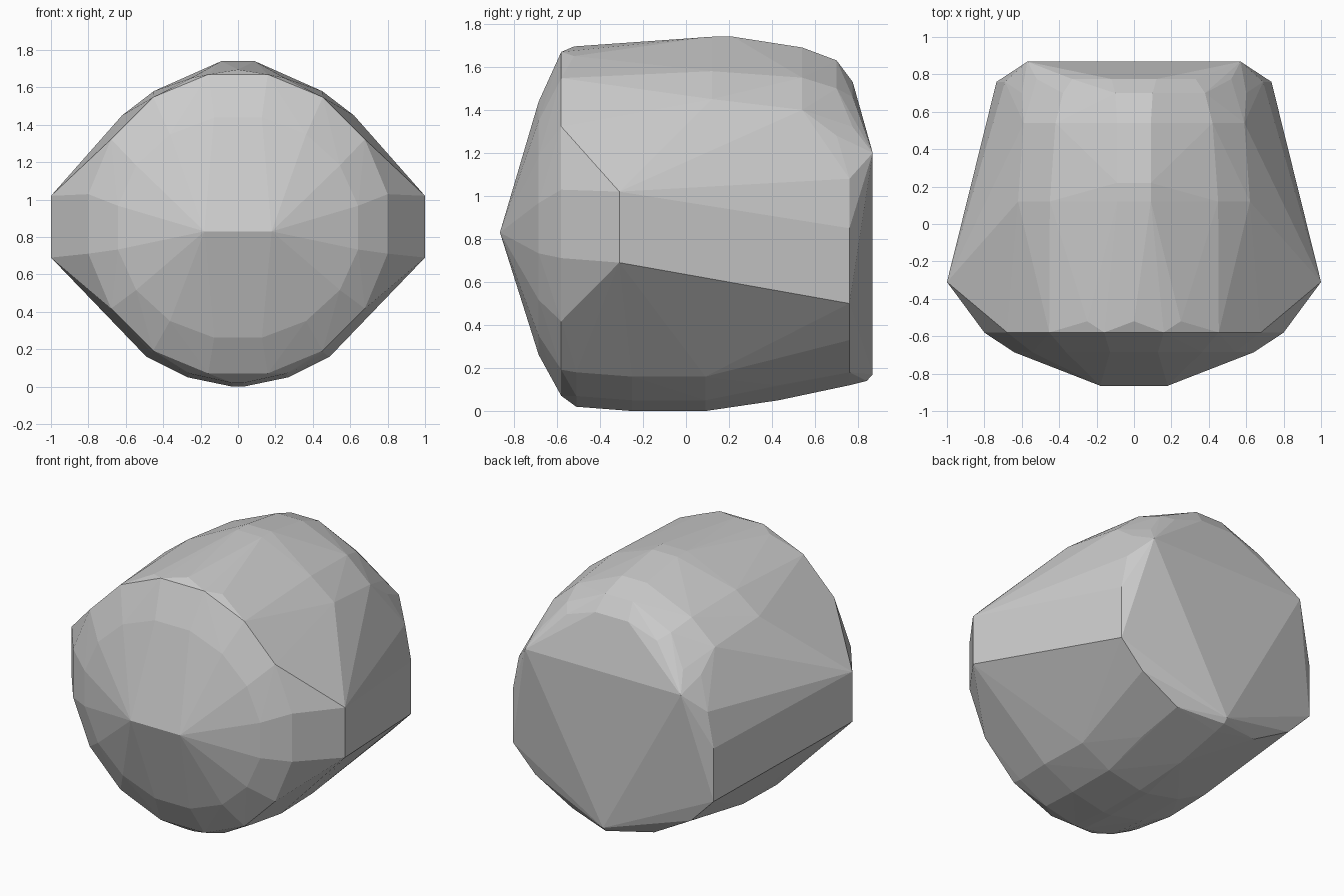
import bpy, bmesh
from math import sin, cos, pi

if "Cube" in bpy.data.objects:
    bpy.data.objects.remove(bpy.data.objects["Cube"])

pts = []


def both(x, y, z):
    """Add a point and its mirror image."""
    pts.append((x, y, z))
    if x:
        pts.append((-x, y, z))


def ring(y, rx, rz, zc, n=16):
    """Faceted round section with flats at the sides, top and bottom."""
    for i in range(n):
        a = 2 * pi * (i + 0.5) / n
        pts.append((rx * cos(a), y, zc + rz * sin(a)))


# front: short ridge, sloping nose and round rim
both(0.18, -0.865, 0.83)
ring(-0.685, 0.655, 0.60, 0.85)
ring(-0.58, 0.816, 0.815, 0.87)

# side corners
for z in (0.69, 1.02):
    both(1.0, -0.31, z)

# upper rim and crown: (y, section points from the middle outward)
upper = {
    -0.52: [(0.0, 1.695), (0.25, 1.65), (0.45, 1.55)],
    0.12: [(0.09, 1.74), (0.45, 1.58), (0.62, 1.45)],
    0.22: [(0.09, 1.74)],
    0.54: [(0.09, 1.69), (0.42, 1.55), (0.59, 1.40)],
    0.70: [(0.10, 1.63), (0.38, 1.50), (0.60, 1.28)],
}
# underside
lower = {
    -0.51: [(0.03, 0.02), (0.26, 0.07), (0.46, 0.18)],
    -0.25: [(0.03, 0.0), (0.27, 0.05), (0.49, 0.16)],
    0.09: [(0.03, 0.0), (0.27, 0.05), (0.48, 0.16)],
    0.43: [(0.0, 0.05), (0.30, 0.12), (0.54, 0.27)],
    0.76: [(0.0, 0.12), (0.30, 0.18), (0.57, 0.33)],
}
# back rim
back = {0.76: [(0.735, 0.50), (0.735, 0.85), (0.69, 1.08)],
        0.775: [(0.12, 1.53), (0.33, 1.46), (0.52, 1.32)]}
for table in (upper, lower, back):
    for y, section in table.items():
        for x, z in section:
            both(x, y, z)

# flat triangular back
both(0.57, 0.868, 1.20)
both(0.0, 0.868, 0.17)
both(0.0, 0.84, 0.14)

# wrap everything in a convex faceted skin
bm = bmesh.new()
for p in pts:
    bm.verts.new(p)
res = bmesh.ops.convex_hull(bm, input=bm.verts[:])
junk = {g for g in res["geom_interior"] + res["geom_unused"]
        if isinstance(g, bmesh.types.BMVert)}
bmesh.ops.delete(bm, geom=list(junk), context='VERTS')
bmesh.ops.recalc_face_normals(bm, faces=bm.faces[:])
mesh = bpy.data.meshes.new("faceted_boulder")
bm.to_mesh(mesh)
bm.free()
bpy.context.collection.objects.link(bpy.data.objects.new("faceted_boulder", mesh))
